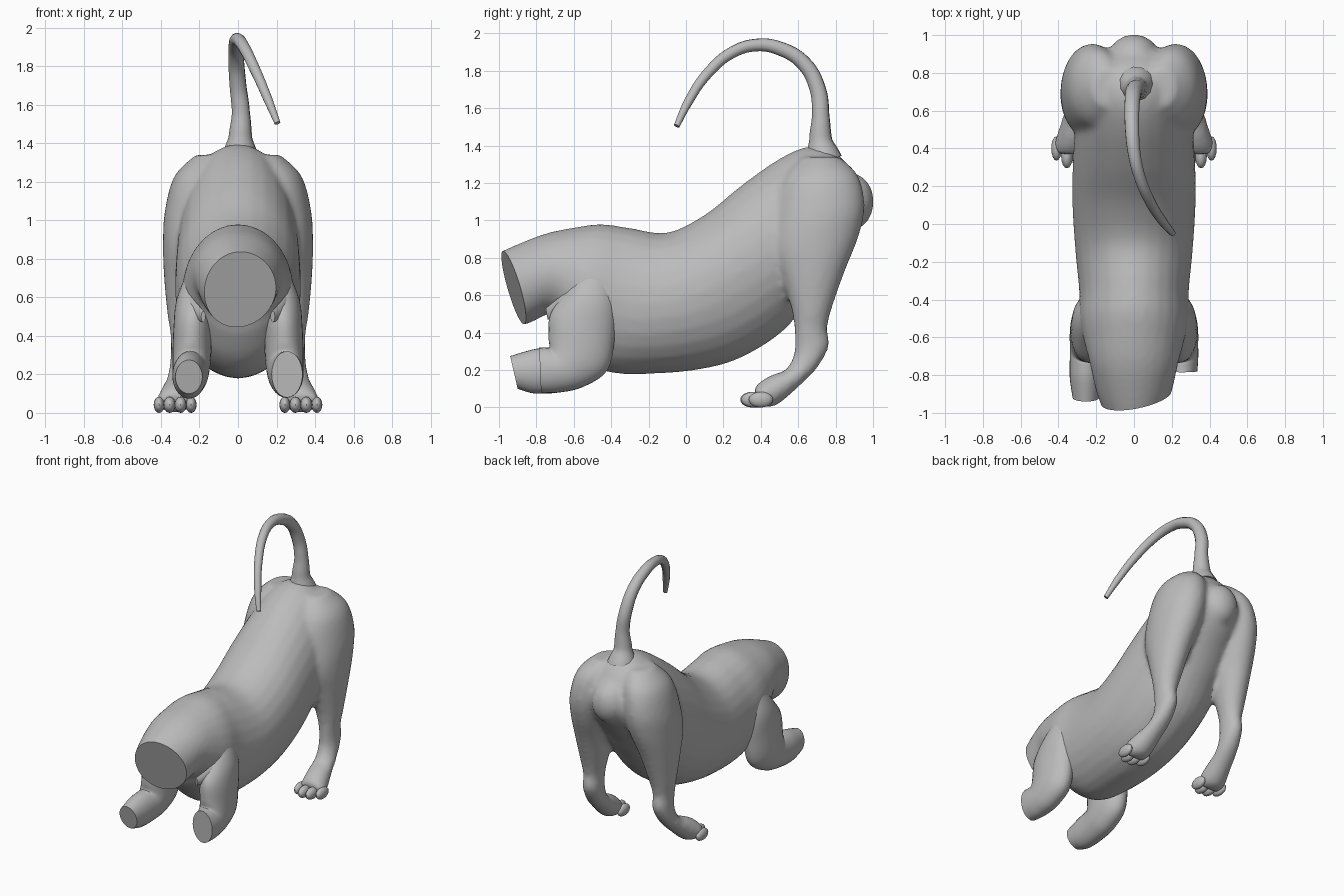
import bpy, bmesh, math
from mathutils import Vector

if "Cube" in bpy.data.objects:
    bpy.data.objects.remove(bpy.data.objects["Cube"])

grey = bpy.data.materials.new("plain grey")
grey.use_nodes = True
GREY = (0.5, 0.5, 0.5, 1)
grey.diffuse_color = GREY
grey.node_tree.nodes["Principled BSDF"].inputs["Base Color"].default_value = GREY


def catmull(a, b, c, d, t):
    return [0.5 * (2 * q + (r - p) * t + (2 * p - 5 * q + 4 * r - s) * t * t
                   + (3 * q - p - 3 * r + s) * t ** 3) for p, q, r, s in zip(a, b, c, d)]


def loft(bm, sections, side=1, sides=28, steps=5):
    """Skin ellipses; each is (y1, z1, y2, z2, centre x, half width)."""
    n = len(sections)
    dense = []
    for i in range(n - 1):
        quad = [sections[min(max(i + k, 0), n - 1)] for k in (-1, 0, 1, 2)]
        dense += [catmull(*quad, t / steps) for t in range(steps)]
    dense.append(sections[-1])
    rings = []
    for y1, z1, y2, z2, cx, hw in dense:
        ring = []
        for k in range(sides):
            a = 2 * math.pi * k / sides
            u = 0.5 + 0.5 * math.cos(a)
            ring.append(bm.verts.new((side * (cx + hw * math.sin(a)),
                                      y2 + (y1 - y2) * u, z2 + (z1 - z2) * u)))
        rings.append(ring)
    faces = [bm.faces.new(rings[0]), bm.faces.new(rings[-1][::-1])]
    for r, s in zip(rings, rings[1:]):
        for k in range(sides):
            m = (k + 1) % sides
            faces.append(bm.faces.new((r[k], s[k], s[m], r[m])))
    bmesh.ops.recalc_face_normals(bm, faces=faces)


def ellipsoid(bm, centre, radii):
    made = bmesh.ops.create_uvsphere(bm, u_segments=16, v_segments=10, radius=1)
    for v in made["verts"]:
        v.co = Vector(c + r * p for c, r, p in zip(centre, radii, v.co))


def finish(name, bm):
    mesh = bpy.data.meshes.new(name)
    bm.to_mesh(mesh)
    bm.free()
    ob = bpy.data.objects.new(name, mesh)
    bpy.context.collection.objects.link(ob)
    mesh.materials.append(grey)
    return ob


def smooth(ob, degrees=40):
    bpy.ops.object.select_all(action="DESELECT")
    ob.select_set(True)
    bpy.context.view_layer.objects.active = ob
    bpy.ops.object.shade_smooth_by_angle(angle=math.radians(degrees))


# Neck, chest, belly and rump
TORSO = [
    (-1.06, .80, -.98, .42, 0, .15), (-.93, .86, -.84, .45, 0, .20),
    (-.75, .93, -.72, .50, 0, .235), (-.58, .965, -.66, .40, 0, .265),
    (-.45, .98, -.56, .27, 0, .29), (-.30, .96, -.42, .19, 0, .29),
    (-.10, .935, -.20, .18, 0, .31), (.10, 1.03, .05, .20, 0, .325),
    (.30, 1.19, .28, .26, 0, .325), (.50, 1.33, .52, .41, 0, .31),
    (.66, 1.395, .68, .62, 0, .28), (.80, 1.36, .80, .80, 0, .25),
    (.90, 1.25, .90, .93, 0, .18), (.955, 1.14, .95, 1.02, 0, .10)]

# Thigh, shin, hock and foot
HIND_LEG = [
    (.62, 1.34, .82, 1.34, .14, .08), (.52, 1.22, .92, 1.24, .19, .14),
    (.47, 1.02, .955, 1.08, .22, .16), (.455, .85, .925, .92, .24, .15),
    (.51, .70, .85, .73, .265, .12), (.565, .52, .78, .53, .28, .088),
    (.58, .40, .755, .42, .285, .066), (.575, .28, .765, .33, .285, .064),
    (.53, .20, .70, .21, .295, .068), (.46, .175, .59, .10, .31, .078),
    (.40, .14, .48, .01, .325, .092), (.36, .10, .40, .005, .33, .09)]

# Blend torso and hind legs into one skin
bm = bmesh.new()
loft(bm, TORSO)
for s in (1, -1):
    loft(bm, HIND_LEG, s)
ellipsoid(bm, (0, .89, 1.10), (.13, .115, .15))
body = finish("body", bm)
rm = body.modifiers.new("blend", "REMESH")
rm.mode, rm.voxel_size = "VOXEL", 0.018
sm = body.modifiers.new("soften", "SMOOTH")
sm.factor, sm.iterations = 0.5, 6
graph = bpy.context.evaluated_depsgraph_get()
skin = bpy.data.meshes.new_from_object(body.evaluated_get(graph))
body.modifiers.clear()

# Slice the neck off flat
bm = bmesh.new()
bm.from_mesh(skin)
cut = bmesh.ops.bisect_plane(bm, geom=bm.verts[:] + bm.edges[:] + bm.faces[:],
                             plane_co=(0, -.925, .65), plane_no=(.18, -.95, -.28),
                             clear_outer=True)
edges = [e for e in cut["geom_cut"] if isinstance(e, bmesh.types.BMEdge)]
bmesh.ops.holes_fill(bm, edges=edges, sides=0)
bm.to_mesh(body.data)
bm.free()
bpy.data.meshes.remove(skin)
smooth(body)

# Front legs, ending in flat stumps of unequal length
FRONT_LEG = [
    (-.55, .76, -.40, .72, .20, .06), (-.64, .62, -.37, .55, .225, .095),
    (-.725, .50, -.38, .38, .235, .10), (-.735, .38, -.42, .20, .24, .10),
    (-.73, .325, -.55, .11, .245, .095), (-.745, .32, -.68, .08, .25, .09)]
STUMPS = {1: [(-.785, .32, -.775, .08, .255, .08)],
          -1: [(-.82, .31, -.81, .075, .255, .085), (-.94, .275, -.90, .10, .255, .07)]}
for s, name in ((1, "left"), (-1, "right")):
    bm = bmesh.new()
    loft(bm, FRONT_LEG + STUMPS[s], s)
    smooth(finish(name + "_front_leg", bm))

    # Skin fold between neck and shoulder
    bm = bmesh.new()
    loft(bm, [(-.75, .53, -.74, .47, .18, .012), (-.66, .60, -.66, .49, .24, .02),
              (-.55, .66, -.56, .50, .275, .03)], s, sides=8)
    smooth(finish(name + "_shoulder_fold", bm))

    # Hind toes
    bm = bmesh.new()
    for x, y, r in ((.243, .385, .028), (.298, .355, .031), (.355, .36, .031), (.41, .40, .028)):
        ellipsoid(bm, (s * x, y, .042), (r, .065, .042))
    smooth(finish(name + "_hind_toes", bm))

# Tail: tapered curve arching over the back
TAIL = [(.01, .735, 1.33, .10), (.012, .72, 1.43, .062), (.015, .72, 1.56, .047),
        (0, .705, 1.70, .044), (-.01, .63, 1.84, .041), (-.01, .50, 1.92, .038),
        (0, .38, 1.938, .034), (.03, .25, 1.90, .031), (.09, .11, 1.78, .028),
        (.155, .01, 1.63, .024), (.205, -.05, 1.505, .016)]
curve = bpy.data.curves.new("tail", "CURVE")
curve.dimensions = "3D"
curve.bevel_depth, curve.bevel_resolution = 1, 4
curve.resolution_u, curve.use_fill_caps = 6, True
spline = curve.splines.new("BEZIER")
spline.bezier_points.add(len(TAIL) - 1)
for p, (x, y, z, r) in zip(spline.bezier_points, TAIL):
    p.co, p.radius = (x, y, z), r
    p.handle_left_type = p.handle_right_type = "AUTO"
curve.materials.append(grey)
tail = bpy.data.objects.new("tail", curve)
bpy.context.collection.objects.link(tail)
